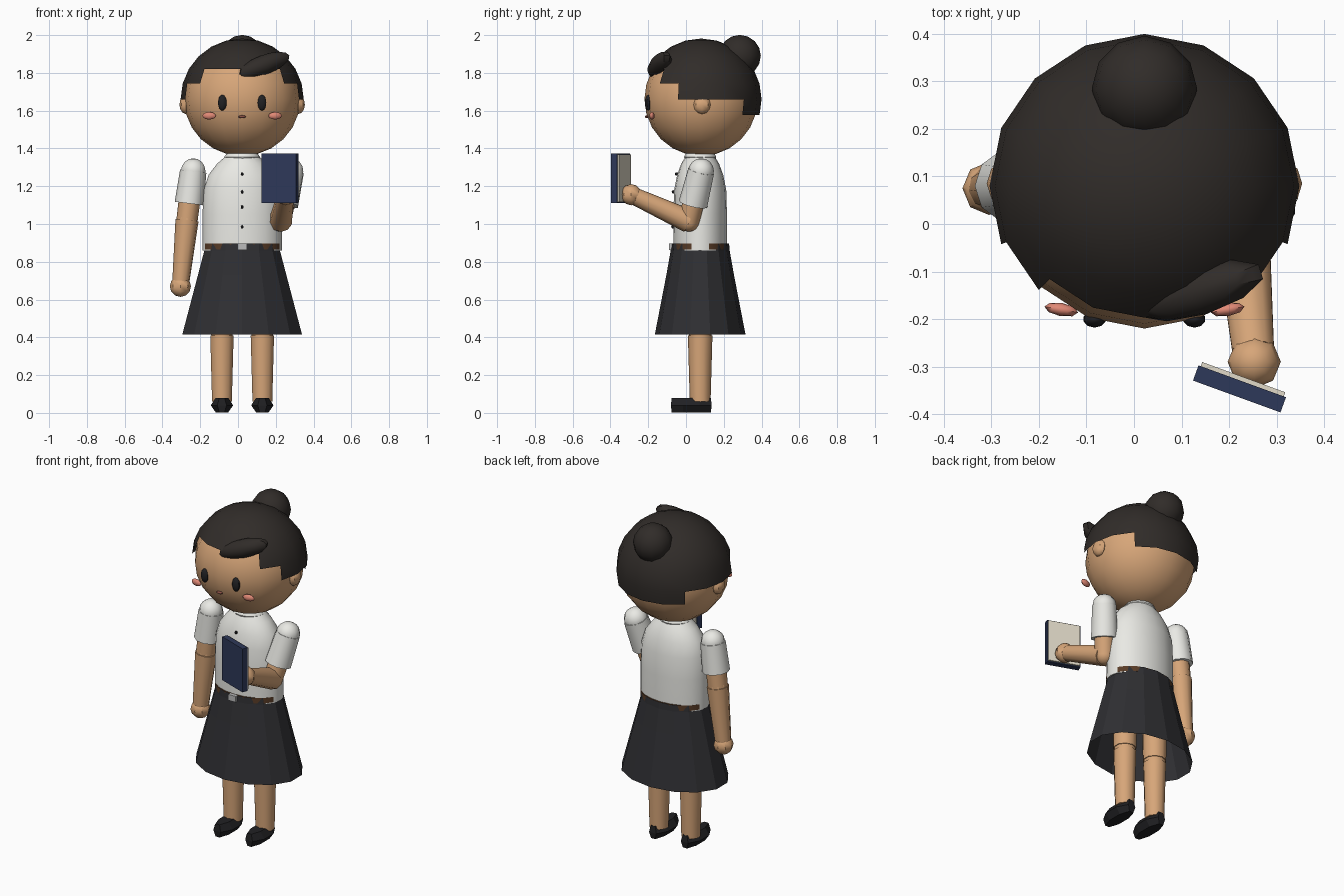
import bpy, bmesh
from math import sin, cos, pi, radians, degrees, atan2
from mathutils import Matrix, Vector, Euler

if "Cube" in bpy.data.objects:
    bpy.data.objects.remove(bpy.data.objects["Cube"])

CX, CY = 0.022, 0.075          # body axis


def mat(name, r, g, b):
    m = bpy.data.materials.new(name)
    m.diffuse_color = (r, g, b, 1)
    m.use_nodes = True
    m.node_tree.nodes["Principled BSDF"].inputs["Base Color"].default_value = m.diffuse_color
    return m


SKIN = mat("skin", .68, .38, .19)
HAIR = mat("hair", .03, .025, .022)
SHIRT = mat("shirt", .82, .82, .78)
SKIRT = mat("skirt", .028, .028, .032)
BLACK = mat("black", .015, .015, .017)
BELT = mat("belt", .1, .045, .02)
METAL = mat("metal", .5, .5, .5)
BLUSH = mat("blush", .75, .25, .18)
LIPS = mat("lips", .25, .08, .06)
NAVY = mat("navy", .027, .04, .1)
PAPER = mat("paper", .75, .7, .58)


def finish(name, bm, m, angle=40):
    me = bpy.data.meshes.new(name)
    bmesh.ops.recalc_face_normals(bm, faces=bm.faces)
    bm.to_mesh(me)
    bm.free()
    me.materials.append(m)
    ob = bpy.data.objects.new(name, me)
    bpy.context.collection.objects.link(ob)
    if angle:
        bpy.ops.object.select_all(action='DESELECT')
        ob.select_set(True)
        bpy.context.view_layer.objects.active = ob
        bpy.ops.object.shade_smooth_by_angle(angle=radians(angle))
    return ob


def ball(name, loc, rad, m, rot=(0, 0, 0), u=10, v=8, keep=None):
    bm = bmesh.new()
    bmesh.ops.create_uvsphere(bm, u_segments=u, v_segments=v, radius=1)
    if keep:
        bmesh.ops.delete(bm, geom=[f for f in bm.faces if not keep(f)], context='FACES')
    rad = (rad,) * 3 if isinstance(rad, float) else rad
    bm.transform(Matrix.LocRotScale(Vector(loc), Euler([radians(a) for a in rot]), Vector(rad)))
    return finish(name, bm, m)


def limb(name, a, b, ra, rb, m, n=10):
    a, b = Vector(a), Vector(b)
    d = b - a
    M = Matrix.Translation((a + b) / 2) @ d.to_track_quat('Z', 'Y').to_matrix().to_4x4()
    bm = bmesh.new()
    bmesh.ops.create_cone(bm, cap_ends=True, segments=n, radius1=ra, radius2=rb,
                          depth=d.length, matrix=M)
    return finish(name, bm, m)


def loft(name, rings, m, n=16, x=CX, y=CY, caps=True, angle=40, phase=0.0):
    """Stack of elliptical rings (z, rx, ry)."""
    bm = bmesh.new()
    rows = [[bm.verts.new((x + rx * sin(2 * pi * (i + phase) / n),
                           y - ry * cos(2 * pi * (i + phase) / n), z)) for i in range(n)]
            for z, rx, ry in rings]
    for p, q in zip(rows, rows[1:]):
        for i in range(n):
            bm.faces.new((p[i], p[(i + 1) % n], q[(i + 1) % n], q[i]))
    if caps:
        bm.faces.new(rows[0])
        bm.faces.new(rows[-1])
    return finish(name, bm, m, angle)


def box(name, loc, size, m, rz=0):
    bm = bmesh.new()
    bmesh.ops.create_cube(bm, size=1)
    bm.transform(Matrix.LocRotScale(Vector(loc), Euler((0, 0, radians(rz))), Vector(size)))
    return finish(name, bm, m, 0)


# Head and stepped hair cap
ball("head", (CX, .08, 1.662), (.308, .30, .302), SKIN, u=16, v=12)


def hair_face(f):
    c = f.calc_center_median()
    a = degrees(atan2(abs(c.x), -c.y))
    lat = 30 if a < 45 else 15 if a < 67.5 else 0 if a < 135 else -15
    return min(v.co.z for v in f.verts) > sin(radians(lat)) - .05


ball("hair_cap", (CX, .08, 1.66), (.326, .32, .322), HAIR, u=16, v=12, keep=hair_face)
ball("hair_bun", (CX, .285, 1.89), .111, HAIR, u=12, v=8)
ball("hair_fringe", (.137, -.14, 1.842), (.152, .052, .052), HAIR, rot=(0, -20, 17))

# Face
for s, side in ((-1, "right"), (1, "left")):
    ball("ear_" + side, (CX + s * .298, .085, 1.632), (.034, .045, .05), SKIN, u=8, v=6)
    ball("eye_" + side, (CX + s * .105, -.2, 1.642), (.024, .018, .042), BLACK)
    ball("cheek_" + side, (CX + s * .175, -.18, 1.573), (.036, .014, .02), BLUSH, rot=(0, 0, s * 10), u=8, v=6)
ball("mouth", (CX, -.208, 1.568), (.02, .01, .008), LIPS, u=8, v=6)

# Torso, neck, collar, buttons
loft("shirt", [(.86, .21, .141), (1.05, .21, .142), (1.18, .204, .138), (1.26, .178, .122),
               (1.32, .132, .1), (1.36, .085, .075)], SHIRT, 20)
limb("neck", (CX, CY, 1.33), (CX, CY, 1.42), .065, .065, SKIN)
loft("collar", [(1.34, .08, .08), (1.355, .095, .085), (1.375, .08, .075)], SHIRT)
for z, y in ((1.265, -.05), (1.17, -.067), (1.09, -.07), (.985, -.07)):
    ball("button", (CX, y, z), .009, BLACK, u=6, v=4)

# Skirt (open below), belt and buckle
loft("skirt", [(.415, .325, .24), (.73, .24, .179), (.86, .205, .156), (.897, .203, .153)],
     SKIRT, 14, caps=False, angle=0)
loft("belt", [(.865, .208, .15), (.897, .208, .15)], BELT, 20)
box("buckle", (CX, -.08, .88), (.05, .02, .036), METAL)

# Legs and shoes
for s, side in ((-1, "right"), (1, "left")):
    x = CX + s * .107
    limb("thigh_" + side, (x, CY, .84), (x, CY, .43), .075, .066, SKIN)
    ball("knee_" + side, (x, CY, .425), .062, SKIN)
    limb("shin_" + side, (x, CY, .41), (x, CY, .06), .065, .055, SKIN)
    loft("shoe_" + side, [(.003, .036, .112), (.04, .064, .117), (.08, .036, .112)],
         BLACK, 8, x=x, y=.028, angle=0, phase=.5)

# Arms: shoulder, elbow, hand positions
for side, sh, el, ha in (("right", (-.237, .08, 1.28), (-.27, .08, 1.02), (-.305, .075, .67)),
                         ("left", (.281, .08, 1.28), (.225, .015, 1.015), (.253, -.29, 1.155))):
    sh, el, ha = Vector(sh), Vector(el), Vector(ha)
    ball("sleeve_puff_" + side, sh, .068, SHIRT)
    limb("sleeve_" + side, sh, sh.lerp(el, .66), .07, .077, SHIRT)
    limb("upper_arm_" + side, sh, el, .06, .056, SKIN)
    ball("elbow_" + side, el, .056, SKIN)
    limb("forearm_" + side, el, el.lerp(ha, .92), .062, .046, SKIN)
    ball("hand_" + side, ha, .056, SKIN, u=8, v=6)

# Held book, pages on the wearer's side
box("book_cover", (.222, -.347, 1.242), (.196, .034, .264), NAVY, rz=-20)
box("book_pages", (.229, -.328, 1.242), (.186, .012, .252), PAPER, rz=-20)
